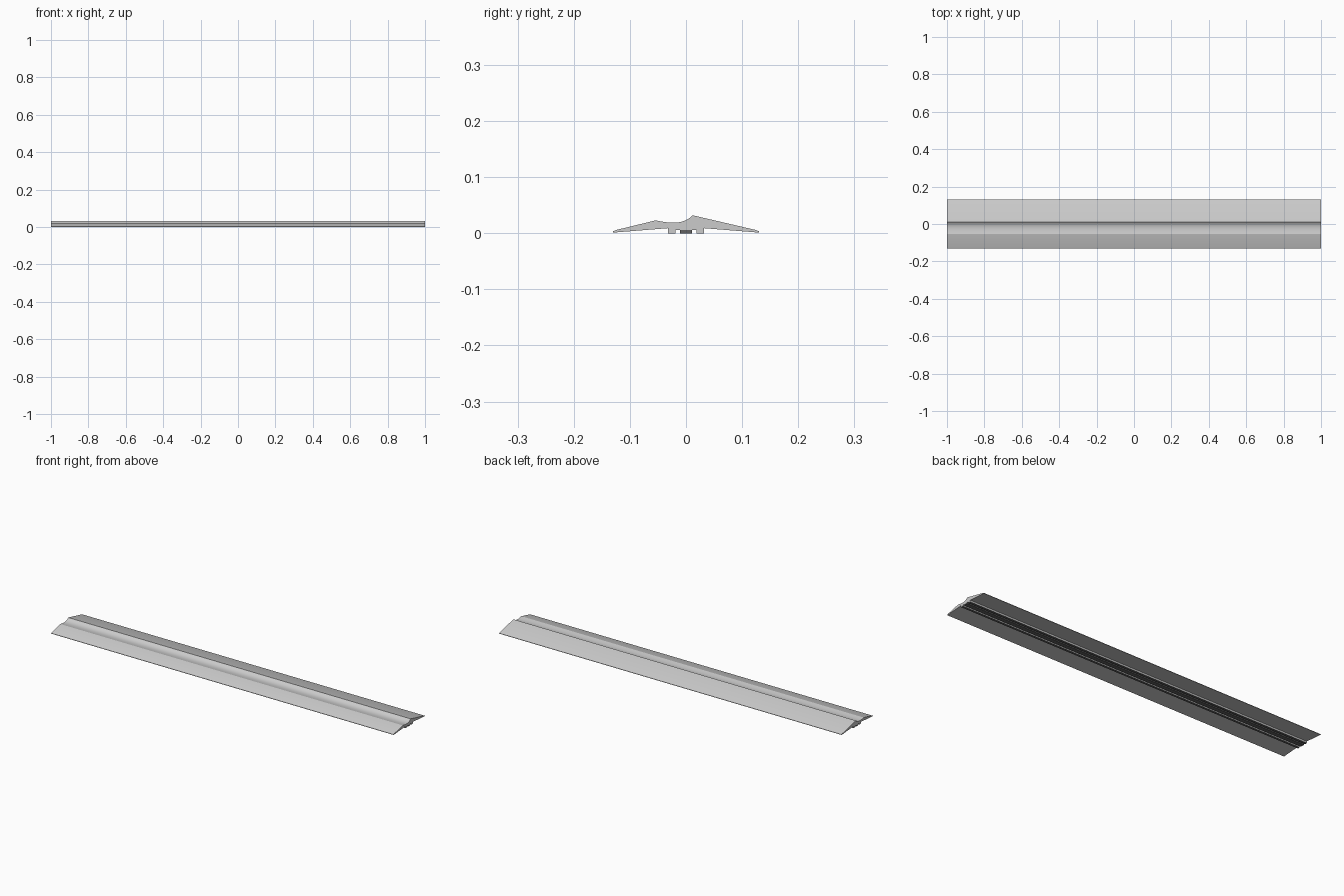
import bpy, bmesh, math
from mathutils import Vector
from mathutils.geometry import interpolate_bezier

if "Cube" in bpy.data.objects:
    bpy.data.objects.remove(bpy.data.objects["Cube"])


def material(name, value):
    m = bpy.data.materials.new(name)
    m.diffuse_color = (value, value, value, 1)
    m.use_nodes = True
    m.node_tree.nodes["Principled BSDF"].inputs["Base Color"].default_value = m.diffuse_color
    return m


light_grey = material("light_grey", 0.6)
dark_grey = material("dark_grey", 0.12)


def extrude(name, profile, mats):
    """Extrude a (y, z) outline along x from -1 to 1."""
    bm = bmesh.new()
    face = bm.faces.new([bm.verts.new((-1, y, z)) for y, z in profile])
    ext = bmesh.ops.extrude_face_region(bm, geom=[face])["geom"]
    verts = [v for v in ext if isinstance(v, bmesh.types.BMVert)]
    bmesh.ops.translate(bm, verts=verts, vec=(2, 0, 0))
    if face not in bm.faces[:]:
        bm.faces.new([v for v in bm.verts if v.co.x < 0])
    bmesh.ops.recalc_face_normals(bm, faces=bm.faces[:])
    mesh = bpy.data.meshes.new(name)
    bm.to_mesh(mesh)
    bm.free()
    for m in mats:
        mesh.materials.append(m)
    ob = bpy.data.objects.new(name, mesh)
    bpy.context.collection.objects.link(ob)
    bpy.context.view_layer.objects.active = ob
    ob.select_set(True)
    bpy.ops.object.shade_smooth_by_angle(angle=math.radians(18))
    ob.select_set(False)
    return ob


# Concave scoop between the low front ridge and the high rear ridge
scoop = interpolate_bezier(Vector((-0.054, 0.023)), Vector((-0.03, 0.018)),
                           Vector((-0.006, 0.014)), Vector((0.012, 0.032)), 14)

# Main rail: wings, scoop, foot and underside groove
profile = [(-0.13, 0.0012), (-0.13, 0.0035), (-0.125, 0.0057)]
profile += [(p.x, p.y) for p in scoop]
profile += [(0.125, 0.0057), (0.13, 0.0035), (0.13, 0.0012),
            (0.032, 0.009), (0.032, 0), (0.019, 0), (0.019, 0.006),
            (-0.019, 0.006), (-0.019, 0), (-0.032, 0), (-0.032, 0.009)]
rail = extrude("rail_body", profile, [light_grey, dark_grey])

# Dark underside of the foot and groove
for f in rail.data.polygons:
    if f.normal.z < -0.9 and abs(f.center.y) < 0.031 and f.center.z < 0.007:
        f.material_index = 1

# Seal strip filling the groove
extrude("seal_strip", [(-0.011, 0), (0.011, 0), (0.011, 0.0062), (-0.011, 0.0062)],
        [dark_grey])
